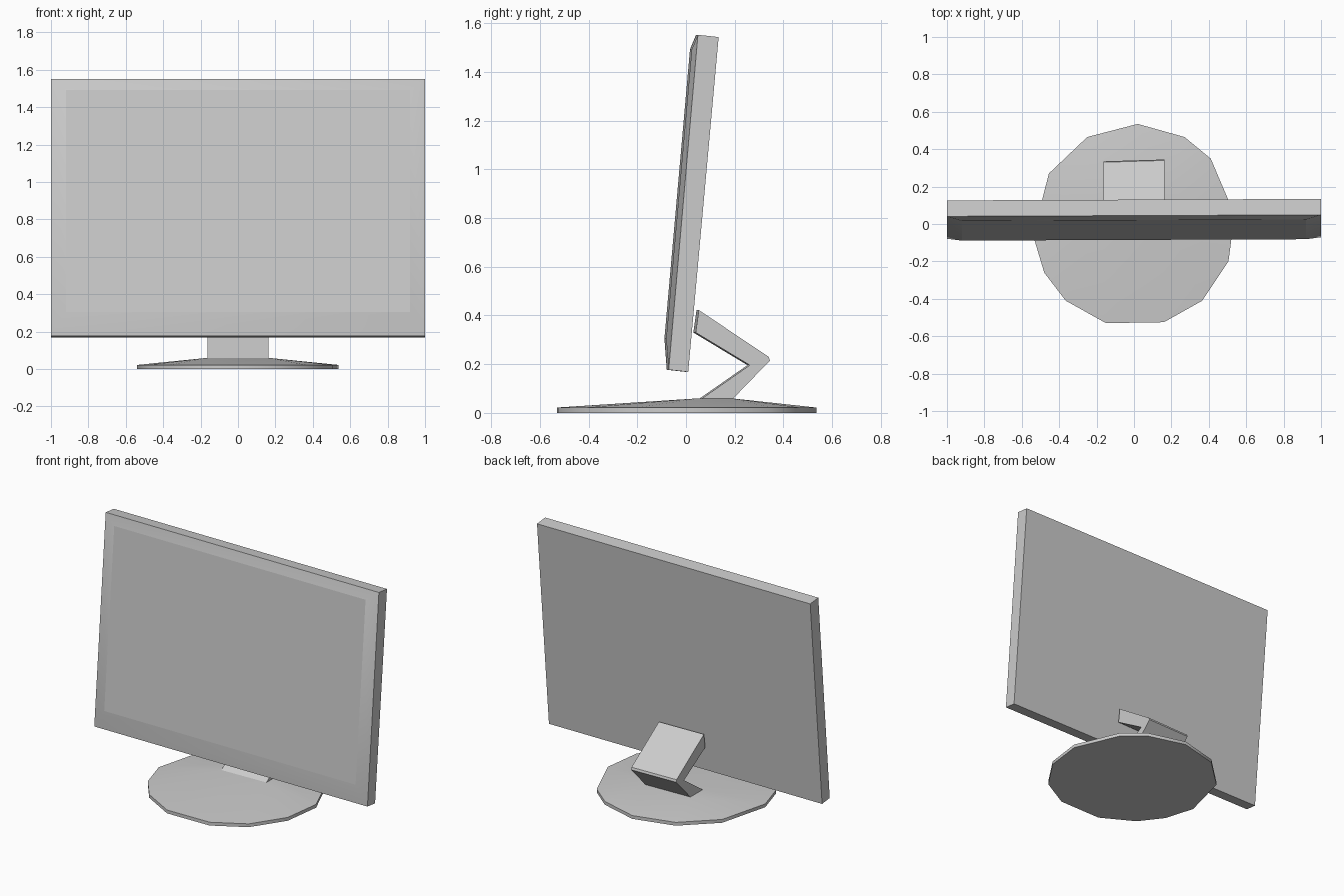
import bpy, bmesh, math
from mathutils import Vector

if "Cube" in bpy.data.objects:
    bpy.data.objects.remove(bpy.data.objects["Cube"], do_unlink=True)

grey = bpy.data.materials.new("light grey plastic")
grey.use_nodes = True
colour = (0.6, 0.6, 0.6, 1)
grey.diffuse_color = colour
grey.node_tree.nodes["Principled BSDF"].inputs["Base Color"].default_value = colour


def finish(name, bm, flat_faces=()):
    """Shade gently bent faces smooth, keep steep and chosen edges sharp."""
    bmesh.ops.recalc_face_normals(bm, faces=bm.faces)
    for f in bm.faces:
        f.smooth = True
    for e in bm.edges:
        e.smooth = (e.calc_face_angle(math.pi) < math.radians(35)
                    and not any(f in flat_faces for f in e.link_faces))
    mesh = bpy.data.meshes.new(name)
    bm.to_mesh(mesh)
    bm.free()
    mesh.materials.append(grey)
    obj = bpy.data.objects.new(name, mesh)
    bpy.context.collection.objects.link(obj)
    return obj


def bridge(bm, a, b):
    for i in range(len(a)):
        j = (i + 1) % len(a)
        bm.faces.new((a[i], a[j], b[j], b[i]))


# Leaning panel: back, front rim and raised screen as rectangular rings
bm = bmesh.new()
rings = []
for half, low, high in ((1, (0.005, 0.168), (0.13, 1.543)),
                        (1, (-0.075, 0.177), (0.045, 1.552)),
                        (0.92, (-0.085, 0.305), (0.02, 1.492))):
    corners = ((-half, low), (half, low), (half, high), (-half, high))
    # tiny turn about the vertical axis
    rings.append([bm.verts.new((x, y + 0.004 * x, z)) for x, (y, z) in corners])
bm.faces.new(rings[0])
bridge(bm, rings[0], rings[1])
bridge(bm, rings[1], rings[2])
screen = bm.faces.new(rings[2])
finish("screen_panel", bm, (screen,))

# Folded support arm: side profile extruded across the width
bm = bmesh.new()
profile = ((0.048, 0.422), (0.035, 0.33), (0.257, 0.196), (0.055, 0.055),
           (0.185, 0.055), (0.34, 0.215), (0.335, 0.23))
sides = [[bm.verts.new((x, y + 0.03 * x, z)) for y, z in profile]
         for x in (-0.162, 0.162)]
bridge(bm, *sides)
caps = [bm.faces.new(s) for s in sides]
finish("support_arm", bm, caps)

# Faceted base: irregular disc rising to the foot of the arm
bm = bmesh.new()
rim = ((0.02, 0.535), (0.27, 0.465), (0.41, 0.35), (0.538, 0.05),
       (0.505, -0.2), (0.365, -0.41), (0.16, -0.525), (-0.15, -0.53),
       (-0.365, -0.41), (-0.48, -0.26), (-0.54, -0.06), (-0.455, 0.27),
       (-0.25, 0.465))
for z in (0, 0.022):
    for x, y in rim:
        bm.verts.new((x, y, z))
for x in (-0.162, 0.162):
    for y in (0.055, 0.185):
        bm.verts.new((x, y, 0.06))
bmesh.ops.convex_hull(bm, input=bm.verts)
finish("base", bm)
